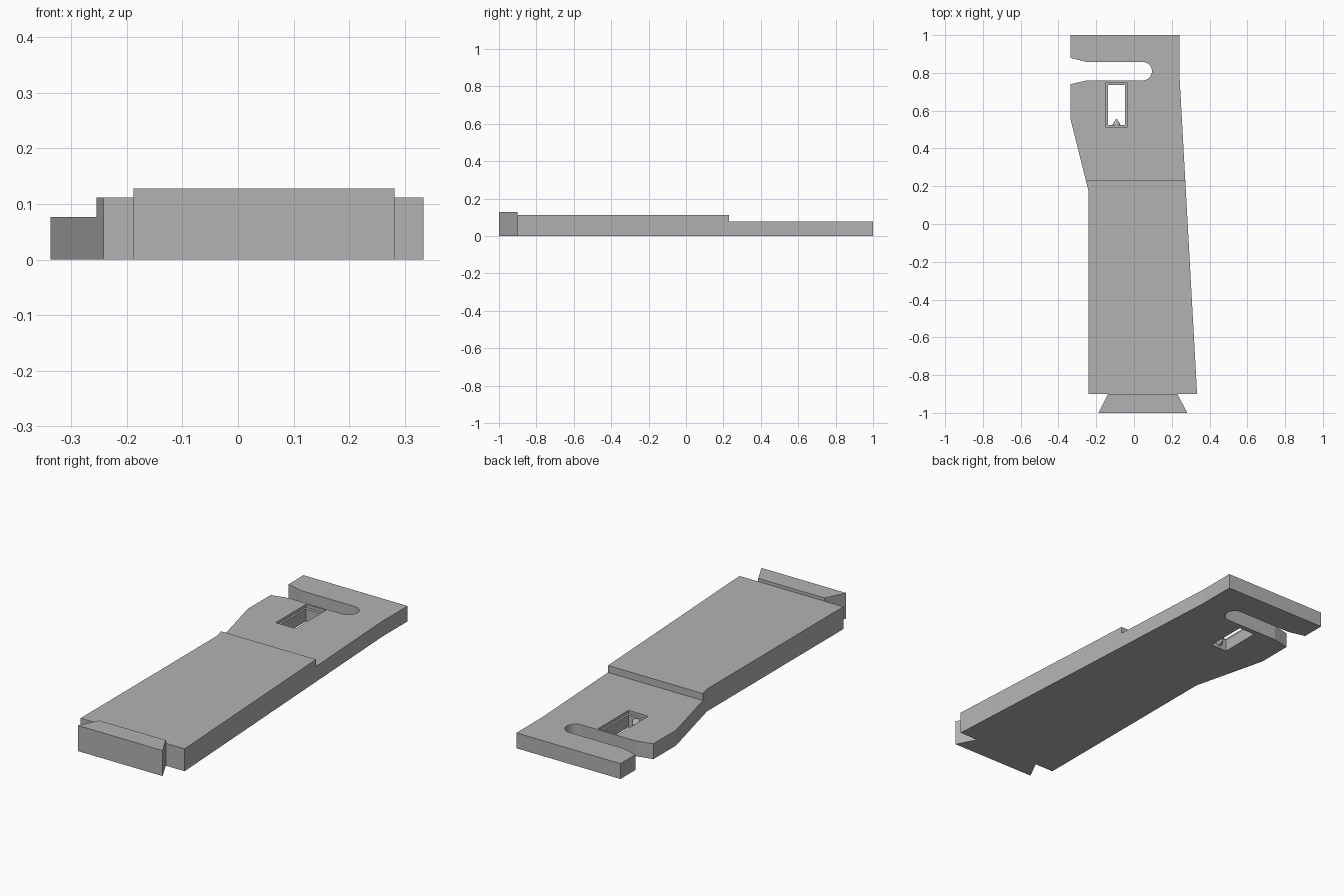
import bpy, bmesh, math
from mathutils import Matrix

cube = bpy.data.objects.get("Cube")
if cube:
    bpy.data.objects.remove(cube)

grey = bpy.data.materials.new("plain grey")
grey.use_nodes = True
colour = (0.45, 0.45, 0.45, 1)
grey.diffuse_color = colour
grey.node_tree.nodes["Principled BSDF"].inputs["Base Color"].default_value = colour


def finish(name, bm):
    bmesh.ops.recalc_face_normals(bm, faces=bm.faces)
    mesh = bpy.data.meshes.new(name)
    bm.to_mesh(mesh)
    bm.free()
    mesh.materials.append(grey)
    obj = bpy.data.objects.new(name, mesh)
    bpy.context.collection.objects.link(obj)
    return obj


def prism(name, outline, z0, z1):
    bm = bmesh.new()
    face = bm.faces.new([bm.verts.new((x, y, z0)) for x, y in outline])
    top = bmesh.ops.extrude_face_region(bm, geom=[face])["geom"]
    bmesh.ops.translate(bm, vec=(0, 0, z1 - z0),
                        verts=[v for v in top if isinstance(v, bmesh.types.BMVert)])
    return finish(name, bm)


def cut(target, name, x0, x1, y0, y1, z0, z1):
    cutter = prism(name, [(x0, y0), (x1, y0), (x1, y1), (x0, y1)], z0, z1)
    cutter.hide_render = True
    mod = target.modifiers.new(name, 'BOOLEAN')
    mod.operation = 'DIFFERENCE'
    mod.solver = 'EXACT'
    mod.object = cutter
    bpy.context.view_layer.objects.active = target
    bpy.ops.object.modifier_apply(modifier=name)
    bpy.data.objects.remove(cutter)


HEAD, HANDLE, TAIL = 0.077, 0.112, 0.128

# Tapered plate with a round-ended side slot
slot_end = []
for i in range(17):
    a = math.pi / 2 - math.pi * i / 16
    slot_end.append((0.046 + 0.049 * math.cos(a), 0.809 + 0.049 * math.sin(a)))
outline = [(0.24, 1), (-0.337, 1), (-0.337, 0.88), (-0.25, 0.858)] + slot_end + [
    (-0.25, 0.76), (-0.337, 0.74), (-0.337, 0.56), (-0.242, 0.18),
    (-0.242, -0.9), (0.334, -0.9), (0.24, 0.8)]
body = prism("body_plate", outline, 0, HANDLE)

# Lower head, window recess and window opening
cut(body, "head_step", -1, 1, 0.23, 2, HEAD, 1)
cut(body, "window_recess", -0.148, -0.038, 0.51, 0.75, HEAD - 0.015, 1)
cut(body, "window_opening", -0.138, -0.048, 0.525, 0.735, -1, 1)

# Dovetail at the front end
prism("dovetail", [(-0.188, -1), (0.282, -1), (0.23, -0.9), (-0.138, -0.9)], 0, TAIL)

# Small pointer on the window's front wall
bm = bmesh.new()
bmesh.ops.create_cone(bm, cap_ends=True, segments=24, radius1=0.022, radius2=0.003, depth=0.03,
                      matrix=Matrix.Translation((-0.093, 0.54, 0.035))
                      @ Matrix.Rotation(-math.pi / 2, 4, 'X'))
finish("window_pointer", bm)
